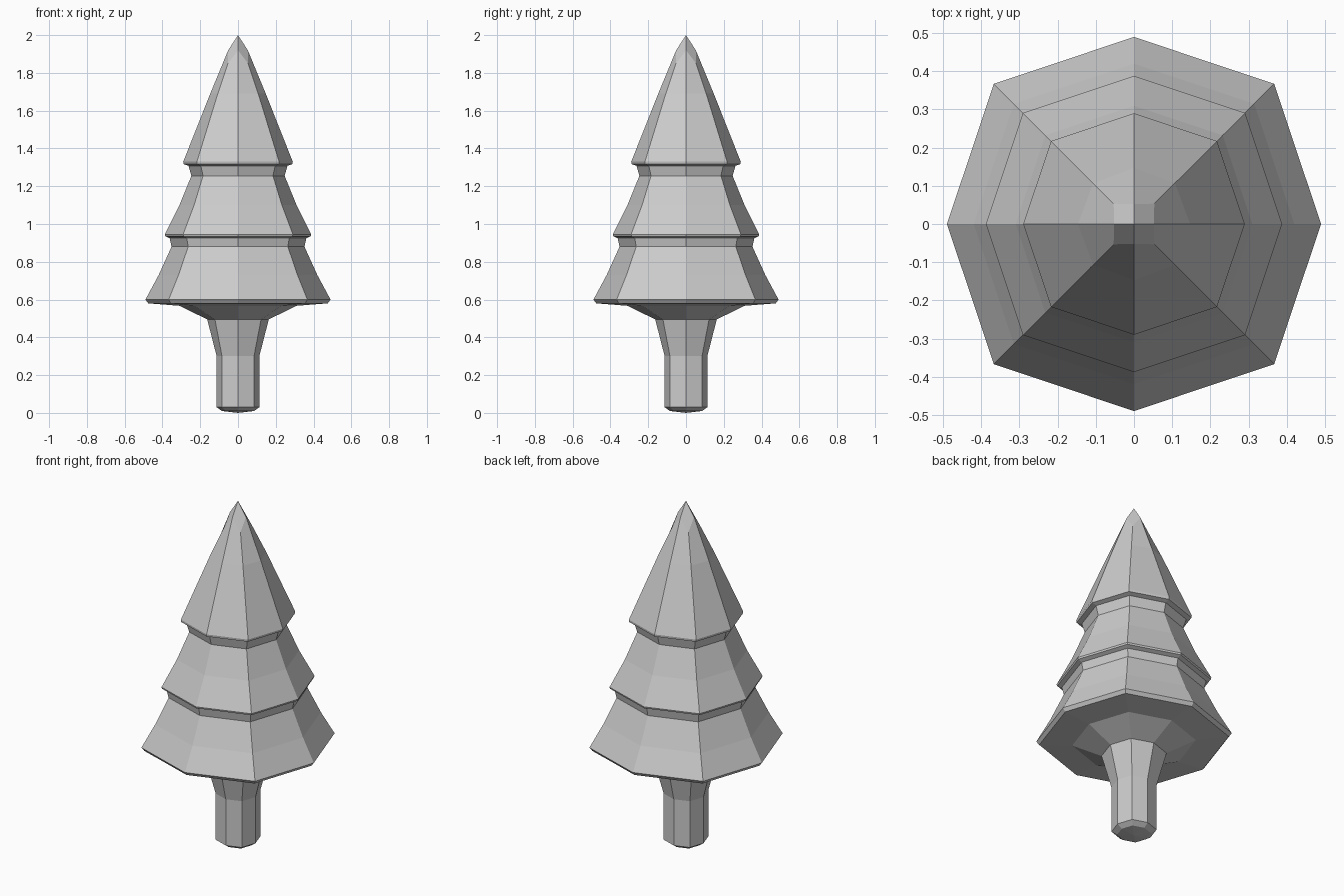
import bpy, bmesh
from math import cos, sin, pi

if "Cube" in bpy.data.objects:
    bpy.data.objects.remove(bpy.data.objects["Cube"])

grey = bpy.data.materials.new("plain_grey")
grey.use_nodes = True
grey.diffuse_color = (0.6, 0.6, 0.6, 1)
grey.node_tree.nodes["Principled BSDF"].inputs["Base Color"].default_value = (0.6, 0.6, 0.6, 1)

SIDES = 8
CORNER = 1.06  # diagonal corners sit slightly further out


def add_ring(bm, radius, z, corner=CORNER, corner_drop=0):
    """Octagonal ring whose diagonal corners can be pushed out and lowered."""
    ring = []
    for i in range(SIDES):
        a, diagonal = i * 2 * pi / SIDES, i % 2
        r = radius * (corner if diagonal else 1)
        ring.append(bm.verts.new((r * cos(a), r * sin(a), z - diagonal * corner_drop)))
    return ring


def bridge(bm, low, high):
    for i in range(SIDES):
        j = (i + 1) % SIDES
        bm.faces.new((low[i], low[j], high[j], high[i]))


# Trunk, flaring into the underside of the branches
trunk = [(0.085, 0.01), (0.113, 0.03), (0.113, 0.3), (0.163, 0.495)]
underside = [(0.31, 0.567), (0.475, 0.58)]
# Three skirts, each with a concave slope and a thin overhanging lip
lower_skirt = [(0.49, 0.6), (0.42, 0.73), (0.352, 0.88)]
middle_skirt = [(0.362, 0.925), (0.385, 0.935), (0.388, 0.945), (0.31, 1.1), (0.247, 1.255)]
upper_skirt = [(0.262, 1.308), (0.288, 1.317), (0.29, 1.33)]

bm = bmesh.new()
rings = [add_ring(bm, r, z) for r, z in
         trunk + underside + lower_skirt + middle_skirt + upper_skirt]
# The peak turns from octagonal to square
rings.append(add_ring(bm, 0.147, 1.69, 1.03))
rings.append(add_ring(bm, 0.052, 1.92, 1.45, 0.07))
for low, high in zip(rings, rings[1:]):
    bridge(bm, low, high)

# Shallow foot and four-sided tip
foot = bm.verts.new((0, 0, 0))
tip = bm.verts.new((0, 0, 2))
for i in range(SIDES):
    bm.faces.new((foot, rings[0][(i + 1) % SIDES], rings[0][i]))
for i in range(0, SIDES, 2):
    bm.faces.new((tip, rings[-1][i], rings[-1][i + 1], rings[-1][(i + 2) % SIDES]))

bmesh.ops.recalc_face_normals(bm, faces=bm.faces)
mesh = bpy.data.meshes.new("fir_tree")
bm.to_mesh(mesh)
bm.free()
mesh.materials.append(grey)
tree = bpy.data.objects.new("fir_tree", mesh)
bpy.context.collection.objects.link(tree)
